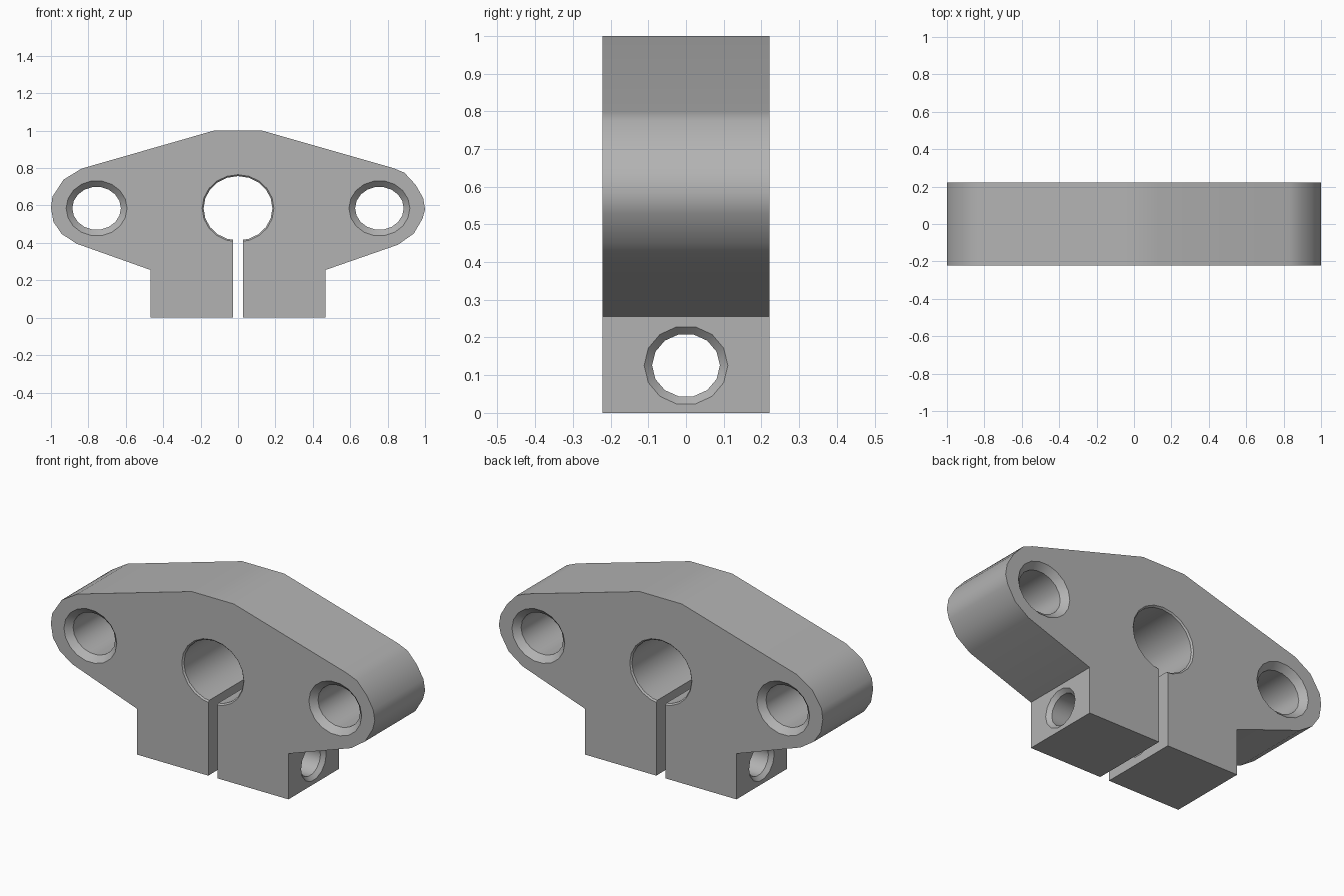
import bpy, bmesh, math
from mathutils import Vector

if "Cube" in bpy.data.objects:
    bpy.data.objects.remove(bpy.data.objects["Cube"], do_unlink=True)

HALF_DEPTH = 0.222
BORE_Z = 0.585

steel = bpy.data.materials.new("plain grey metal")
steel.use_nodes = True
steel.diffuse_color = (0.45, 0.45, 0.45, 1)
steel.node_tree.nodes["Principled BSDF"].inputs["Base Color"].default_value = (0.45, 0.45, 0.45, 1)


def loft(name, rings):
    """Closed solid skinned through a list of equal-length point rings."""
    bm = bmesh.new()
    loops = [[bm.verts.new(p) for p in ring] for ring in rings]
    n = len(loops[0])
    for a, b in zip(loops, loops[1:]):
        for i in range(n):
            j = (i + 1) % n
            bm.faces.new((a[i], a[j], b[j], b[i]))
    bm.faces.new(loops[0])
    bm.faces.new(loops[-1])
    bmesh.ops.recalc_face_normals(bm, faces=bm.faces)
    mesh = bpy.data.meshes.new(name)
    bm.to_mesh(mesh)
    bm.free()
    mesh.materials.append(steel)
    obj = bpy.data.objects.new(name, mesh)
    bpy.context.collection.objects.link(obj)
    return obj


def hole_cutter(name, axis, centre, half, ru, rz, chamfer, sides):
    """Oval drill along x or y, flared at both ends to leave a chamfer."""
    extra = 0.02
    rings = []
    stations = [(-half - extra, chamfer + extra), (-half + chamfer, 0),
                (half - chamfer, 0), (half + extra, chamfer + extra)]
    for along, grow in stations:
        ring = []
        for i in range(sides):
            t = math.tau * i / sides
            u, w = (ru + grow) * math.cos(t), (rz + grow) * math.sin(t)
            offset = (u, along, w) if axis == "y" else (along, u, w)
            ring.append(Vector(centre) + Vector(offset))
        rings.append(ring)
    return loft(name, rings)


# Clamp body: flange outline with rounded ends and a square foot
right_side = [(0.467, 0), (0.467, 0.255), (0.855, 0.39), (0.94, 0.45), (0.987, 0.53),
              (1.0, 0.58), (0.99, 0.64), (0.95, 0.71), (0.89, 0.775), (0.83, 0.80), (0.13, 1.0)]
left_side = [(-0.13, 1.0), (-0.837, 0.797), (-0.933, 0.738), (-0.992, 0.647), (-1.0, 0.588),
             (-0.987, 0.513), (-0.944, 0.449), (-0.864, 0.396), (-0.467, 0.255), (-0.467, 0)]
outline = right_side + left_side
body = loft("clamp_body", [[(x, y, z) for x, z in outline] for y in (-HALF_DEPTH, HALF_DEPTH)])

# Shaft bore, flange holes, clamp screw hole and split
cutters = [hole_cutter("shaft_bore_cutter", "y", (0, 0, BORE_Z), HALF_DEPTH, 0.184, 0.172, 0.008, 20)]
for side, label in ((1, "left"), (-1, "right")):
    cutters.append(hole_cutter(label + "_flange_hole_cutter", "y", (0.756 * side, 0, BORE_Z),
                               HALF_DEPTH, 0.13, 0.115, 0.033, 18))
cutters.append(hole_cutter("screw_hole_cutter", "x", (0, 0, 0.126), 0.467, 0.09, 0.084, 0.021, 14))
w = 0.028
cutters.append(loft("split_cutter", [[(-w, y, -0.1), (w, y, -0.1), (w, y, 0.5), (-w, y, 0.5)]
                                     for y in (-0.3, 0.3)]))

bpy.ops.object.select_all(action="DESELECT")
bpy.context.view_layer.objects.active = body
body.select_set(True)
for cutter in cutters:
    cutter.hide_render = True
    mod = body.modifiers.new("cut", "BOOLEAN")
    mod.operation = "DIFFERENCE"
    mod.solver = "EXACT"
    mod.object = cutter
    bpy.ops.object.modifier_apply(modifier=mod.name)
    bpy.data.objects.remove(cutter, do_unlink=True)

# Smooth curved walls, with broad faces kept flat
bpy.ops.object.shade_smooth_by_angle(angle=math.radians(32))
weighted = body.modifiers.new("flat_faces", "WEIGHTED_NORMAL")
weighted.keep_sharp = True
